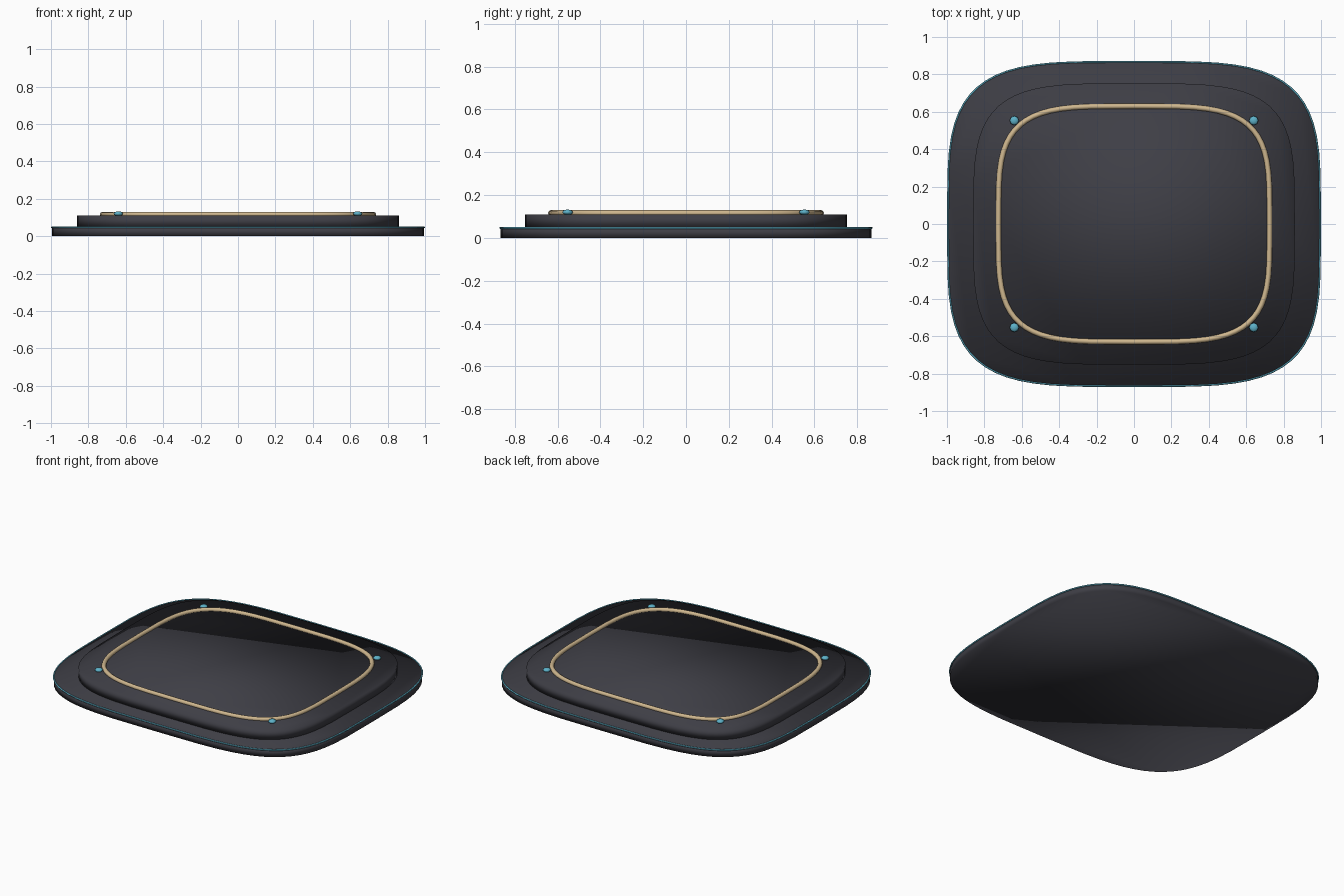
import bpy, bmesh, math

if "Cube" in bpy.data.objects:
    bpy.data.objects.remove(bpy.data.objects["Cube"])

SEG = 64


def material(name, rgb):
    m = bpy.data.materials.new(name)
    m.diffuse_color = (*rgb, 1)
    m.use_nodes = True
    m.node_tree.nodes["Principled BSDF"].inputs["Base Color"].default_value = m.diffuse_color
    return m


charcoal = material("charcoal", (0.048, 0.048, 0.06))
gold = material("pale_gold", (0.62, 0.47, 0.27))
cyan = material("cyan", (0.11, 0.44, 0.58))


def outline(a, b):
    """Rounded-square (superellipse, power 4) outline."""
    pts = []
    for i in range(SEG):
        t = 2 * math.pi * i / SEG
        c, s = math.cos(t), math.sin(t)
        pts.append((a * math.copysign(abs(c) ** 0.5, c),
                    b * math.copysign(abs(s) ** 0.5, s)))
    return pts


def finish(name, bm, mat, smooth=True):
    bmesh.ops.recalc_face_normals(bm, faces=bm.faces)
    me = bpy.data.meshes.new(name)
    bm.to_mesh(me)
    bm.free()
    me.materials.append(mat)
    for p in me.polygons:
        p.use_smooth = smooth
    ob = bpy.data.objects.new(name, me)
    bpy.context.collection.objects.link(ob)
    return ob


def slab(name, a, b, z0, z1, mat):
    bm = bmesh.new()
    pts = outline(a, b)
    lo = [bm.verts.new((x, y, z0)) for x, y in pts]
    hi = [bm.verts.new((x, y, z1)) for x, y in pts]
    bm.faces.new(hi)
    bm.faces.new(lo[::-1])
    for i in range(SEG):
        j = (i + 1) % SEG
        bm.faces.new((lo[i], lo[j], hi[j], hi[i]))
    finish(name, bm, mat)


def ring(name, a, b, z, r, sides, mat):
    """Closed tube following the outline."""
    bm = bmesh.new()
    pts = outline(a, b)
    loops = []
    for i, (x, y) in enumerate(pts):
        (px, py), (qx, qy) = pts[i - 1], pts[(i + 1) % SEG]
        length = math.hypot(qx - px, qy - py)
        nx, ny = (qy - py) / length, -(qx - px) / length
        loop = []
        for k in range(sides):
            u = 2 * math.pi * k / sides
            d = r * math.cos(u)
            loop.append(bm.verts.new((x + nx * d, y + ny * d, z + r * math.sin(u))))
        loops.append(loop)
    for i in range(SEG):
        A, B = loops[i], loops[(i + 1) % SEG]
        for k in range(sides):
            m = (k + 1) % sides
            bm.faces.new((A[k], B[k], B[m], A[m]))
    finish(name, bm, mat)


# Two stepped slabs
slab("base_plate", 0.995, 0.867, 0.0, 0.049, charcoal)
slab("upper_plate", 0.86, 0.752, 0.049, 0.11, charcoal)

# Thin trim on the base rim and the inlaid ring on top
ring("rim_trim", 0.995, 0.867, 0.047, 0.005, 6, cyan)
ring("top_ring", 0.725, 0.63, 0.116, 0.014, 8, gold)

# Corner studs
for sx in (-1, 1):
    for sy in (-1, 1):
        bm = bmesh.new()
        bmesh.ops.create_uvsphere(bm, u_segments=8, v_segments=6, radius=0.025)
        for v in bm.verts:
            v.co.z *= 0.5
        stud = finish("corner_stud", bm, cyan)
        stud.location = (sx * 0.64, sy * 0.553, 0.12)
